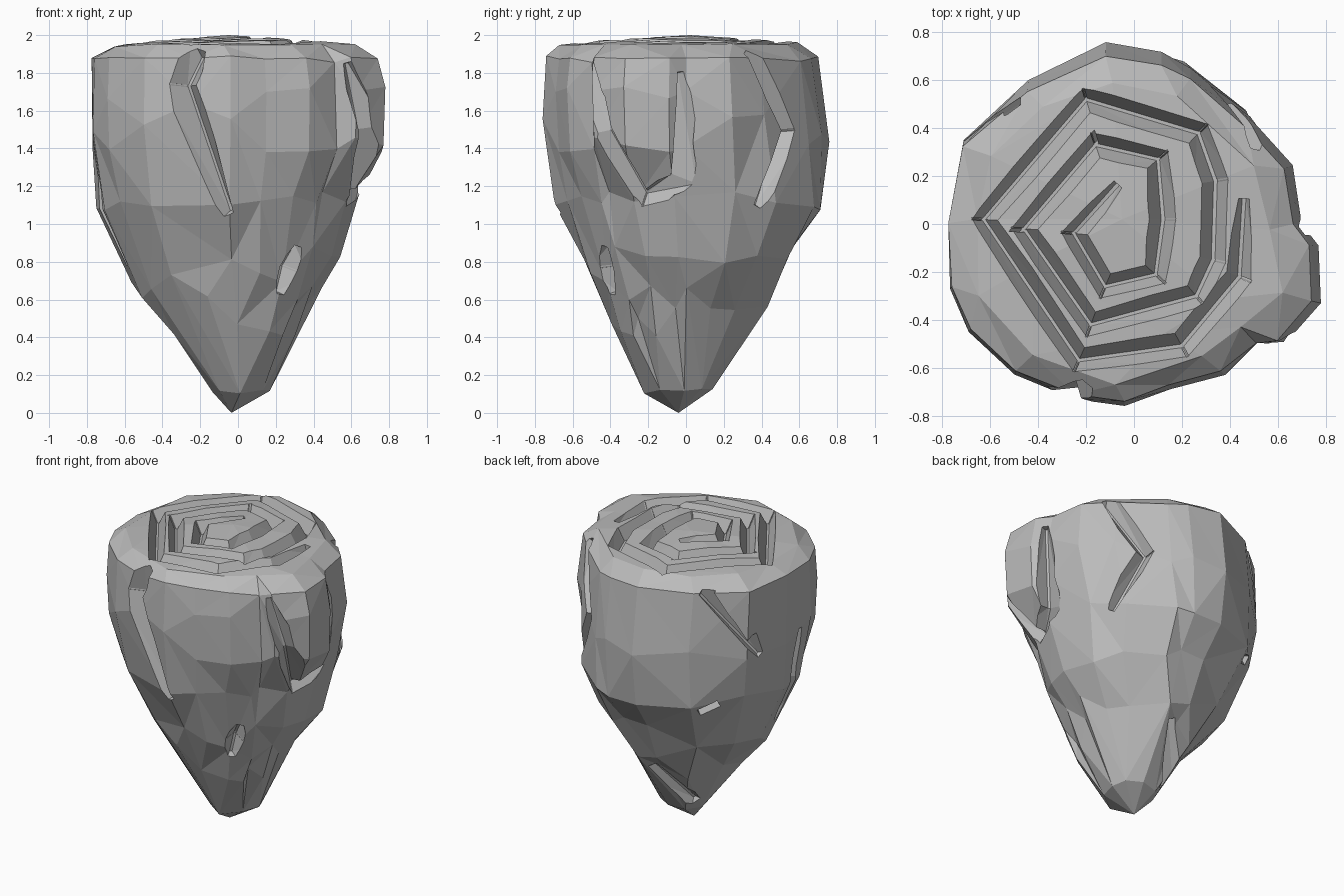
import bpy, bmesh, random
from mathutils import Vector

random.seed(4)
cube = bpy.data.objects.get("Cube")
if cube:
    bpy.data.objects.remove(cube, do_unlink=True)

stone = bpy.data.materials.new("grey_stone")
stone.use_nodes = True
stone.diffuse_color = (0.5, 0.5, 0.5, 1)
stone.node_tree.nodes["Principled BSDF"].inputs["Base Color"].default_value = (0.5, 0.5, 0.5, 1)


def make_object(name, bm):
    bmesh.ops.triangulate(bm, faces=bm.faces[:])
    bmesh.ops.recalc_face_normals(bm, faces=bm.faces[:])
    mesh = bpy.data.meshes.new(name)
    bm.to_mesh(mesh)
    bm.free()
    obj = bpy.data.objects.new(name, mesh)
    bpy.context.collection.objects.link(obj)
    return obj


def apply_modifier(obj, kind, **settings):
    mod = obj.modifiers.new(kind, kind)
    for key, value in settings.items():
        setattr(mod, key, value)
    bpy.context.view_layer.objects.active = obj
    bpy.ops.object.modifier_apply(modifier=mod.name)


def volume(mesh):
    bm = bmesh.new()
    bm.from_mesh(mesh)
    result = bm.calc_volume()
    bm.free()
    return result


# Rock body: an uneven outline scaled to the extents at each height
OUTLINE = [(.77, -.09), (.70, 0), (.66, .25), (.5, .43), (.24, .65), (.12, .72), (-.12, .76),
           (-.45, .6), (-.72, .35), (-.78, 0), (-.77, -.27), (-.69, -.45), (-.5, -.63),
           (-.25, -.73), (-.04, -.76), (.15, -.69), (.38, -.63), (.53, -.5), (.63, -.5), (.78, -.33)]
# height, right, left, front, back extents
LEVELS = [(1.97, .45, .45, .48, .48), (1.945, .66, .62, .66, .62), (1.88, .77, .74, .74, .70),
          (1.68, .78, .78, .76, .73), (1.43, .77, .77, .74, .76), (1.12, .75, .62, .69, .72),
          (.84, .63, .54, .54, .57), (.63, .55, .43, .47, .45), (.46, .36, .33, .40, .35),
          (.12, .14, .17, .22, .14)]

bm = bmesh.new()
rings = []
for z, right, left, front, back in LEVELS:
    ring = []
    for px, py in OUTLINE:
        p = Vector((px / .78, py / .76))
        if z < 1.2:
            p.normalize()
        # hollow under the front left shoulder
        if 1 < z < 1.2 and .1 < p.x < .8 and p.y < 0:
            p *= .93
        x = p.x * (left if p.x > 0 else right)
        y = p.y * (back if p.y > 0 else front)
        shake = .05 if .3 < z < 1.8 else .01
        ring.append(bm.verts.new((x, y, z + random.uniform(-shake, shake))))
    rings.append(ring)
for a, b in zip(rings, rings[1:]):
    for i in range(len(a)):
        bm.faces.new((a[i - 1], a[i], b[i], b[i - 1]))
crown = bm.verts.new((-.05, .02, 2))
tip = bm.verts.new((-.035, -.04, 0))
for ring, apex in ((rings[0], crown), (rings[-1], tip)):
    for i in range(len(ring)):
        bm.faces.new((ring[i], ring[i - 1], apex))
body = make_object("rock_body", bm)
body.data.materials.append(stone)
apply_modifier(body, "DECIMATE", ratio=.62)


# Subtract a cutter, keeping the first solver result that is a small clean cut
def subtract(cutter):
    whole = volume(body.data)
    for solver in ("EXACT", "MANIFOLD", "FLOAT"):
        saved = body.data.copy()
        try:
            apply_modifier(body, "BOOLEAN", operation="DIFFERENCE", solver=solver, object=cutter)
        except RuntimeError:
            body.modifiers.clear()
        clean = .97 < volume(body.data) / whole < .999999
        if clean and max(v.co.z for v in body.data.vertices) < 2.005:
            bpy.data.meshes.remove(saved)
            return True
        body.data = saved
    return False


# Cut a V-shaped groove that follows the surface along a path
def cut_groove(path, width, depth, flat=False):
    bpy.context.view_layer.update()
    spots = []
    for p in path:
        hit, loc, normal, index = body.closest_point_on_mesh(Vector(p))
        spots.append((loc, Vector((0, 0, 1)) if flat else normal.copy()))
    last = len(spots) - 1
    lift = .06
    sections = []
    for i, (loc, normal) in enumerate(spots):
        before = (loc - spots[max(i - 1, 0)][0]).normalized()
        after = (spots[min(i + 1, last)][0] - loc).normalized()
        side = (before + after).cross(normal).normalized()
        end = i in (0, last)
        half = width * (.4 if end else 1.15)
        deep = depth * (.6 if end else 1)
        wide = half * (1 + lift / deep)
        floor = loc - normal * deep
        top = loc + normal * lift
        sections.append((top - side * wide, top + side * wide,
                         floor + side * .008, floor - side * .008))
    # One convex wedge per stretch, overlapping its neighbours a little
    for i in range(last):
        along = (spots[i + 1][0] - spots[i][0]).normalized()
        for overlap in (.006, .011, .017, .003, .023):
            bm = bmesh.new()
            for v in sections[i]:
                bm.verts.new(v - along * overlap)
            for v in sections[i + 1]:
                bm.verts.new(v + along * overlap)
            bmesh.ops.convex_hull(bm, input=bm.verts[:])
            loose = [v for v in bm.verts if not v.link_faces]
            bmesh.ops.delete(bm, geom=loose, context="VERTS")
            cutter = make_object("groove_cutter", bm)
            cutter.hide_render = True
            done = subtract(cutter)
            bpy.data.objects.remove(cutter, do_unlink=True)
            if done:
                break


# Five-sided spiral groove on the flat top
SPIRAL = [(.46, .1), (.44, -.22), (.2, -.51), (-.23, -.57), (-.63, .02), (-.2, .52), (.27, .38),
          (.34, .18), (.33, -.15), (.26, -.3), (-.18, -.42), (-.46, -.02), (-.16, .33),
          (.1, .27), (.12, .02), (.09, -.21), (-.12, -.26), (-.25, -.04), (-.07, .16)]
cut_groove([(x, y, 1.97) for x, y in SPIRAL], .045, .09, flat=True)

# Side cracks and chips
CRACKS = [
    ([(-.2, -.68, 1.93), (-.3, -.73, 1.74), (-.06, -.69, 1.04)], .065, .09),
    ([(.58, -.5, 1.85), (.64, -.40, 1.5), (.64, -.23, 1.12), (.66, -.05, 1.25), (.7, -.03, 1.8)], .04, .06),
    ([(.52, .33, 1.93), (.38, .56, 1.5), (.55, .4, 1.08)], .045, .07),
    ([(-.48, .52, 1.88), (-.71, .23, 1.41)], .05, .05),
    ([(-.42, .48, 1.07), (-.5, .4, 1.13)], .07, .07),
    ([(-.75, -.15, 1.45), (-.72, -.13, 1.1), (-.6, -.14, .78)], .03, .05),
    ([(.0, .36, .5), (-.15, .1, .18)], .07, .06),
    ([(.25, -.42, .62), (.27, -.42, .76), (.31, -.42, .88)], .05, .08),
]
for path, width, depth in CRACKS:
    cut_groove(path, width, depth)

for poly in body.data.polygons:
    poly.use_smooth = False
    poly.material_index = 0
